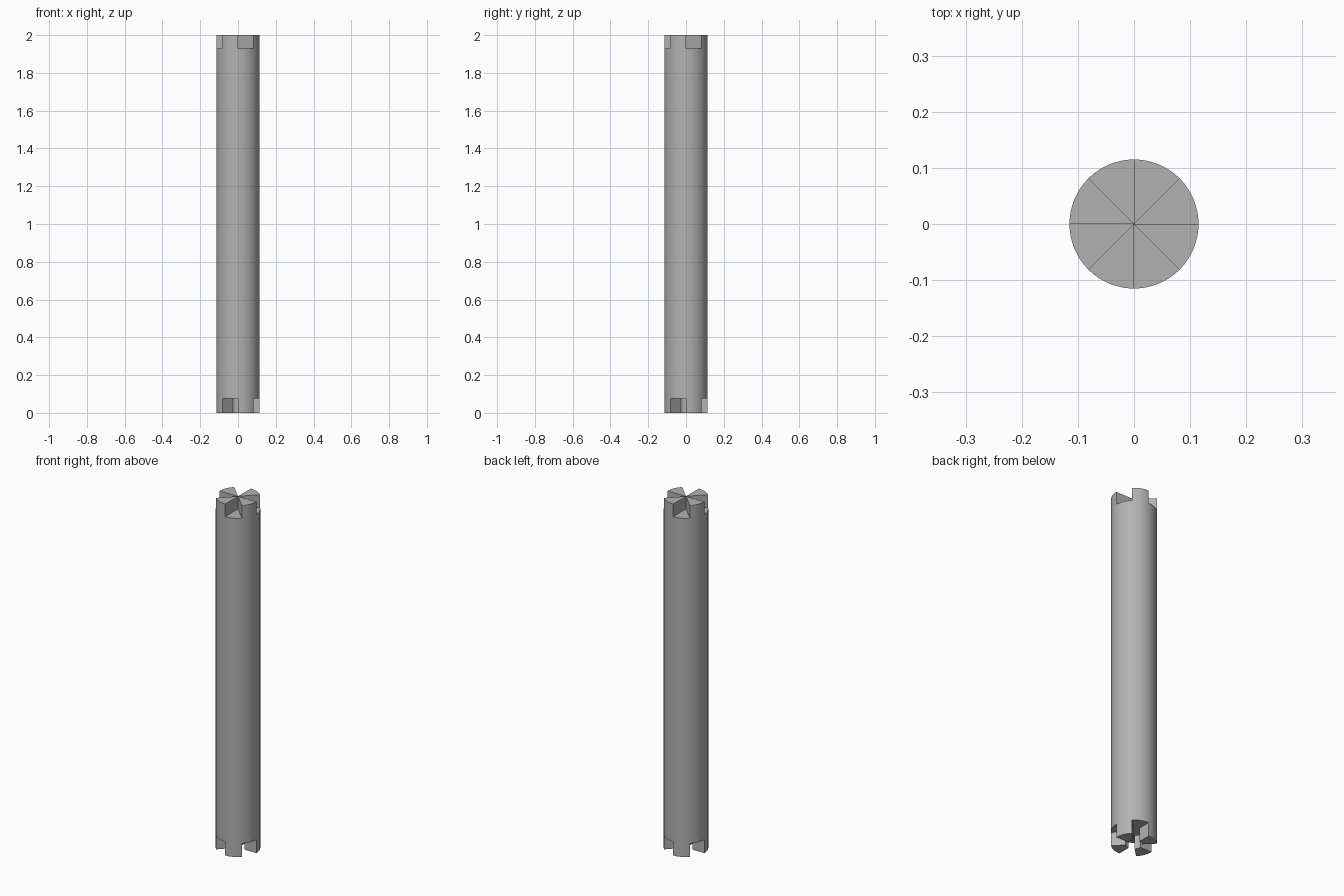
import bpy, bmesh
from math import radians, cos, sin

R, HOLE = 0.115, 0.042
FLOOR, TOP = 0.077, 1.928
STEPS = 8  # arc segments per 45 degree sector

old = bpy.data.objects.get("Cube")
if old:
    bpy.data.objects.remove(old)

grey = bpy.data.materials.new("plain grey")
grey.use_nodes = True
grey.diffuse_color = (0.45, 0.45, 0.45, 1)
grey.node_tree.nodes["Principled BSDF"].inputs["Base Color"].default_value = (0.45, 0.45, 0.45, 1)


def arc(radius, start, end, n):
    angles = [radians(start + (end - start) * i / n) for i in range(n + 1)]
    return [(radius * cos(a), radius * sin(a)) for a in angles]


def prism(name, outline, z0, z1):
    """Extrude a flat outline upwards into a closed solid."""
    bm = bmesh.new()
    face = bm.faces.new([bm.verts.new((x, y, z0)) for x, y in outline])
    ext = bmesh.ops.extrude_face_region(bm, geom=[face], use_keep_orig=True)
    verts = [v for v in ext["geom"] if isinstance(v, bmesh.types.BMVert)]
    bmesh.ops.translate(bm, verts=verts, vec=(0, 0, z1 - z0))
    bmesh.ops.recalc_face_normals(bm, faces=bm.faces)
    mesh = bpy.data.meshes.new(name)
    bm.to_mesh(mesh)
    bm.free()
    mesh.materials.append(grey)
    obj = bpy.data.objects.new(name, mesh)
    bpy.context.collection.objects.link(obj)
    bpy.ops.object.select_all(action="DESELECT")
    obj.select_set(True)
    bpy.context.view_layer.objects.active = obj
    bpy.ops.object.shade_smooth_by_angle(angle=radians(30))
    return obj


# Long round shaft
prism("shaft", arc(R, 0, 360, STEPS * 8)[:-1], FLOOR, TOP)

# Interlocking teeth: full wedges above, wedges around an open centre below
for i in range(4):
    a = 90 * i
    prism(f"top_tooth_{i + 1}", [(0, 0)] + arc(R, a + 45, a + 90, STEPS), TOP, 2)
    ring = arc(R, a, a + 45, STEPS) + arc(HOLE, a + 45, a, STEPS)
    prism(f"bottom_tooth_{i + 1}", ring, 0, FLOOR)
